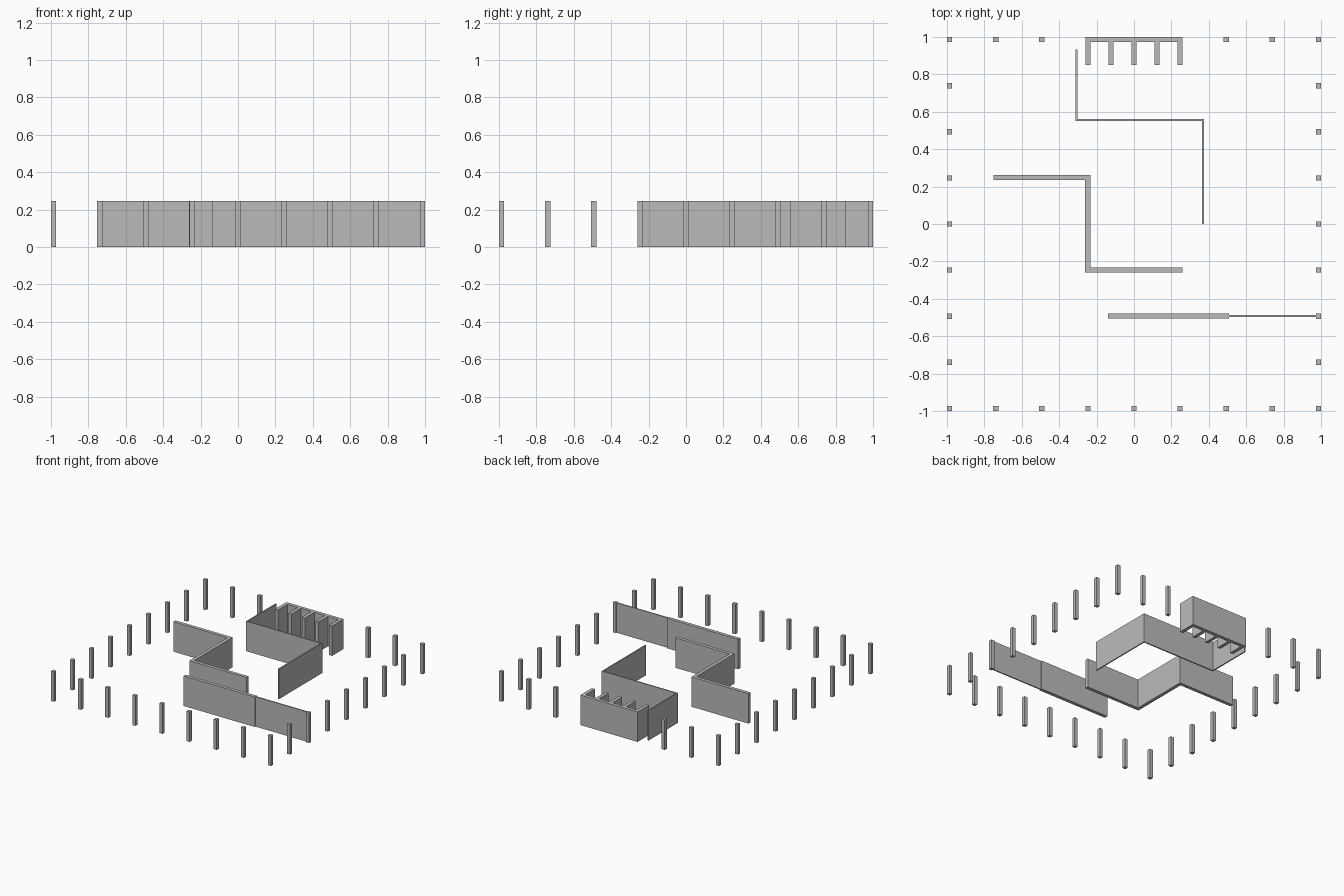
import bpy
import bmesh
from mathutils import Matrix, Vector

if "Cube" in bpy.data.objects:
    bpy.data.objects.remove(bpy.data.objects["Cube"], do_unlink=True)

HEIGHT = 0.246   # every wall and post is equally tall
THICK = 0.028    # heavy walls and posts
THIN = 0.01      # light partitions
STEP = 0.246     # post spacing
EDGE = 4 * STEP + 0.002

GREY = (0.5, 0.5, 0.5, 1)
grey = bpy.data.materials.new("plain grey")
grey.use_nodes = True
grey.diffuse_color = GREY
grey.node_tree.nodes["Principled BSDF"].inputs["Base Color"].default_value = GREY


def finish(name, bm):
    mesh = bpy.data.meshes.new(name)
    bmesh.ops.recalc_face_normals(bm, faces=bm.faces)
    bm.to_mesh(mesh)
    bm.free()
    mesh.materials.append(grey)
    obj = bpy.data.objects.new(name, mesh)
    bpy.context.collection.objects.link(obj)
    return obj


def box(name, x, y, width, depth):
    """Upright block centred on x, y."""
    bm = bmesh.new()
    scale = Matrix.Diagonal((width, depth, HEIGHT, 1))
    place = Matrix.Translation((x, y, HEIGHT / 2))
    bmesh.ops.create_cube(bm, size=1, matrix=place @ scale)
    return finish(name, bm)


def prism(name, outline):
    """Floor outline raised to wall height."""
    bm = bmesh.new()
    base = bm.faces.new([bm.verts.new((x, y, 0)) for x, y in outline])
    raised = bmesh.ops.extrude_face_region(bm, geom=[base], use_keep_orig=True)
    tops = [v for v in raised["geom"] if isinstance(v, bmesh.types.BMVert)]
    bmesh.ops.translate(bm, verts=tops, vec=(0, 0, HEIGHT))
    return finish(name, bm)


def wall(name, path, thickness):
    """Mitred wall following a centre line."""
    pts = [Vector(p) for p in path]
    dirs = [(b - a).normalized() for a, b in zip(pts, pts[1:])]
    normals = [Vector((-d.y, d.x)) for d in dirs]
    left, right = [], []
    for i, p in enumerate(pts):
        n = normals[max(i - 1, 0)]
        m = normals[min(i, len(normals) - 1)]
        offset = (n + m) / (1 + n.dot(m)) * thickness / 2
        left.append(p + offset)
        right.append(p - offset)
    return prism(name, left + right[::-1])


# Posts around the square, leaving the back centre open for the stalls
for i in range(-4, 5):
    for j in range(-4, 5):
        on_border = max(abs(i), abs(j)) == 4
        if on_border and not (j == 4 and abs(i) < 2):
            box("post", i * EDGE / 4, j * EDGE / 4, THICK, THICK)

# Row of stalls: one comb-shaped outline
half, back, inner, front = STEP + THICK / 2, 1.0, 1.0 - THICK, 0.85
comb = [(half, back), (-half, back)]
for k in range(5):
    x = (k - 2) * STEP / 2
    a, b = x - THICK / 2, x + THICK / 2
    if k > 0:
        comb.append((a, inner))
    comb += [(a, front), (b, front)]
    if k < 4:
        comb.append((b, inner))
prism("stalls", comb)

# Heavy stepped wall
wall("stepped_wall", [(-0.752, 0.248), (-0.247, 0.248),
                      (-0.247, -0.246), (0.26, -0.246)], THICK)

# Light stepped partition
wall("thin_partition", [(-0.308, 0.932), (-0.308, 0.557),
                        (0.368, 0.557), (0.368, 0.0)], THIN)

# Straight front wall with a light panel reaching the side post
wall("front_wall", [(-0.139, -0.492), (0.507, -0.492)], THICK)
wall("front_panel", [(0.507, -0.492), (0.972, -0.492)], THIN)
